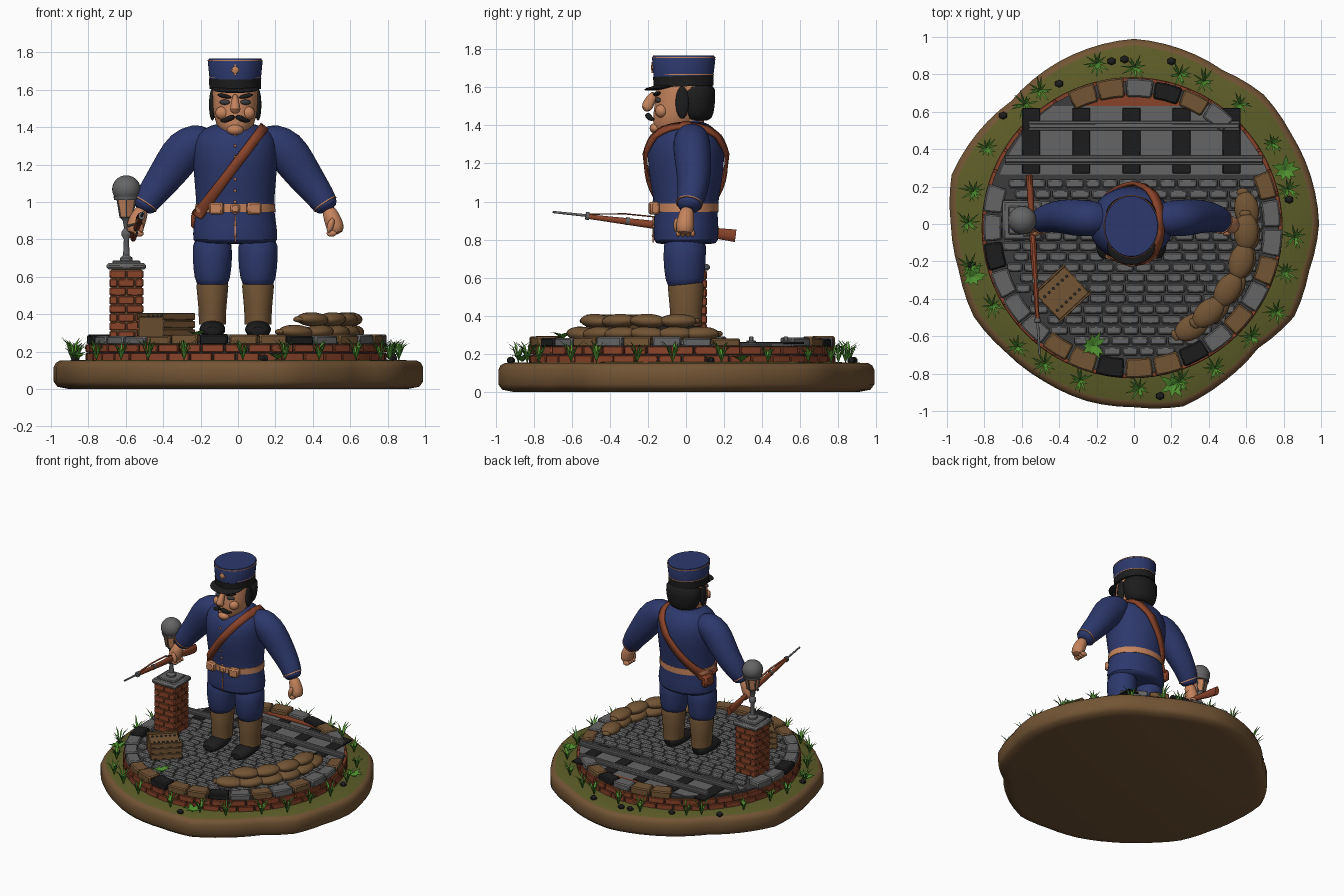
import bpy, bmesh, math, random
from mathutils import Vector, Matrix

random.seed(4)
if "Cube" in bpy.data.objects:
    bpy.data.objects.remove(bpy.data.objects["Cube"])


def paint(name, r, g, b):
    m = bpy.data.materials.new(name)
    m.use_nodes = True
    m.diffuse_color = (r, g, b, 1)
    m.node_tree.nodes["Principled BSDF"].inputs["Base Color"].default_value = (r, g, b, 1)
    return m


NAVY = paint("navy cloth", .026, .04, .15)
SKIN = paint("skin and copper", .56, .23, .11)
BLACK = paint("black", .012, .012, .012)
GREY = paint("stone grey", .13, .13, .13)
DARK = paint("dark mortar", .045, .045, .045)
BROWN = paint("earth brown", .17, .09, .035)
MOSS = paint("moss", .11, .11, .022)
LEAF = paint("leaf green", .075, .27, .028)
BRICK = paint("brick red", .25, .055, .022)


# ---- helpers ----
def finish(name, bm, mats, angle=40, bevel=0, soft=False):
    bmesh.ops.recalc_face_normals(bm, faces=bm.faces)
    me = bpy.data.meshes.new(name)
    bm.to_mesh(me)
    bm.free()
    for m in mats if isinstance(mats, list) else [mats]:
        me.materials.append(m)
    me.shade_smooth()
    me.set_sharp_from_angle(angle=math.radians(angle))
    ob = bpy.data.objects.new(name, me)
    bpy.context.scene.collection.objects.link(ob)
    if bevel:
        mod = ob.modifiers.new("Bevel", 'BEVEL')
        mod.width, mod.segments = bevel, 1
    if soft:
        ob.modifiers.new("Smooth", 'SUBSURF').levels = 1
    return ob


def loft(name, rings, mat, n=24, soft=False):
    """Skin elliptical rings (x, y, z, rx, ry) set square to their path."""
    bm = bmesh.new()
    pts = [Vector(r[:3]) for r in rings]
    loops = []
    for i, r in enumerate(rings):
        t = (pts[min(i + 1, len(pts) - 1)] - pts[max(i - 1, 0)]).normalized()
        ref = Vector((1, 0, 0)) if abs(t.y) > .9 else Vector((0, 1, 0))
        u = ref.cross(t).normalized()
        v = t.cross(u)
        angs = [math.tau * (k + .5) / n for k in range(n)]
        loops.append([bm.verts.new(pts[i] + u * r[3] * math.cos(a) + v * r[4] * math.sin(a)) for a in angs])
    for a, b in zip(loops, loops[1:]):
        for k in range(n):
            bm.faces.new((a[k], a[(k + 1) % n], b[(k + 1) % n], b[k]))
    bm.faces.new(loops[0])
    bm.faces.new(loops[-1])
    return finish(name, bm, mat, soft=soft)


def ball(name, loc, size, mat, rot=(0, 0, 0), seg=16):
    bm = bmesh.new()
    bmesh.ops.create_uvsphere(bm, u_segments=seg, v_segments=seg // 2 + 2, radius=1)
    ob = finish(name, bm, mat)
    ob.location, ob.scale, ob.rotation_euler = loc, size, rot
    return ob


def add_box(bm, loc, size, rz=0, index=0):
    mat = Matrix.Translation(loc) @ Matrix.Rotation(rz, 4, 'Z') @ Matrix.Diagonal((*size, 1))
    for v in bmesh.ops.create_cube(bm, size=1, matrix=mat)["verts"]:
        for f in v.link_faces:
            f.material_index = index


def box(name, loc, size, mat, rz=0, bevel=.006):
    bm = bmesh.new()
    add_box(bm, loc, size, rz)
    return finish(name, bm, mat, bevel=bevel)


def prism(bm, outline, z0, z1, index=0):
    low = [bm.verts.new((x, y, z0)) for x, y in outline]
    top = [bm.verts.new((x, y, z1)) for x, y in outline]
    n = len(low)
    faces = [bm.faces.new(low), bm.faces.new(top)]
    faces += [bm.faces.new((low[k], low[(k + 1) % n], top[(k + 1) % n], top[k])) for k in range(n)]
    for f in faces:
        f.material_index = index


def polar(r, deg):
    return r * math.cos(math.radians(deg)) - .01, r * math.sin(math.radians(deg)) - .02


def arc_block(bm, r0, r1, a, b, z0, z1, index=0):
    outline = [polar(r1, a), polar(r1, (a + b) / 2), polar(r1, b), polar(r0, b), polar(r0, (a + b) / 2), polar(r0, a)]
    prism(bm, outline, z0, z1, index)


def disc_slice(name, r, y0, y1, z0, z1, mat):
    ys = [y0 + (y1 - y0) * k / 8 for k in range(9)]
    side = [(math.sqrt(max(r * r - y * y, 0)), y) for y in ys]
    bm = bmesh.new()
    prism(bm, side + [(-x, y) for x, y in reversed(side)], z0, z1)
    return finish(name, bm, mat)


# ---- earth base with an uneven outline, 15 degrees per step ----
RADII = [98, 97, 96, 97, 94, 96, 98, 96, 94, 92, 96, 100, 97, 96, 98, 96, 96, 97, 97, 100, 96, 93, 98, 96]
bm = bmesh.new()
loops = []
for inset, z in ((.08, 0), (.02, .012), (0, .04), (0, .115), (.012, .14), (.035, .152), (.25, .158)):
    loop = []
    for k in range(72):
        a, b = RADII[k // 3], RADII[(k // 3 + 1) % 24]
        r = (a + (b - a) * (k % 3) / 3) * .0101 - inset
        loop.append(bm.verts.new((r * math.cos(math.tau * k / 72), r * math.sin(math.tau * k / 72), z)))
    loops.append(loop)
for i, (a, b) in enumerate(zip(loops, loops[1:])):
    for k in range(72):
        bm.faces.new((a[k], a[(k + 1) % 72], b[(k + 1) % 72], b[k])).material_index = int(i == 5)
bm.faces.new(loops[0])
bm.faces.new(loops[-1]).material_index = 1
finish("earth_base", bm, [BROWN, MOSS], angle=60)

# ---- brick plinth, stone rim and paved floor ----
loft("plinth_core", [(-.01, -.02, .14, .785, .785), (-.01, -.02, .252, .785, .785)], DARK, n=64)
bm = bmesh.new()
for course in range(2):
    for k in range(40):
        a = k * 9 + course * 4.5
        arc_block(bm, .74, .805, a + .3, a + 8.7, .15 + course * .046, .193 + course * .046)
finish("plinth_bricks", bm, BRICK, bevel=.004)

bm = bmesh.new()
for k, c in enumerate("GT--GTKGTT---GGGKGGGTTKTTKGTGTG"):
    a = k * 360 / 31
    if c != "-" and not (24 < a + 4 < 50 or 128 < a + 4 < 157):
        lift = random.uniform(-.008, .006)
        arc_block(bm, .7, .8 + lift, a + .4, a + 11.1, .235, .288 + lift, "GTK".index(c))
finish("rim_stones", bm, [GREY, BROWN, BLACK], bevel=.008)

bm = bmesh.new()
for row in range(17):
    y = -.68 + row * .056
    half = math.sqrt(max(.705 ** 2 - (y + .02) ** 2, .01))
    x = -half + (.05 if row % 2 else 0)
    while x < half - .02:
        w = min(random.uniform(.085, .115), half - x)
        add_box(bm, (x + w / 2 - .01, y, .256 + random.uniform(-.003, .003)), (w - .01, .046, .035))
        x += w
finish("cobbles", bm, GREY, bevel=.008)

# ---- railway track ----
disc_slice("track_bed", .765, .265, .63, .24, .258, GREY)
disc_slice("brick_infill", .7, .63, .695, .24, .262, BRICK)
for k in range(5):
    box("sleeper", (-.55 + k * .268, .445, .257), (.095, .35, .012), BLACK, bevel=.003)
for y in (.342, .525):
    half = math.sqrt(.77 ** 2 - y * y)
    box("rail_foot", (0, y, .264), (2 * half, .05, .012), GREY, bevel=.003)
    box("rail_head", (0, y, .278), (2 * half, .024, .026), GREY, bevel=.004)

# ---- grass tufts, leafy plants and pebbles ----
def blades(name, x, y, z, count, length, width, rise):
    bm = bmesh.new()
    for k in range(count):
        a = math.tau * (k + random.random() * .7) / count
        out, side = Vector((math.cos(a), math.sin(a), 0)), Vector((-math.sin(a), math.cos(a), 0))
        s = length * random.uniform(.6, 1.1)
        p = Vector((x, y, z))
        mid = p + out * s * .4 + Vector((0, 0, s * rise * .75))
        tip = bm.verts.new(p + out * s * .9 + Vector((0, 0, s * rise)))
        b0, b1 = (bm.verts.new(p + side * w) for w in (-width * .4, width * .4))
        m0, m1 = (bm.verts.new(mid + side * w) for w in (-width, width))
        bm.faces.new((b0, b1, m1, m0))
        bm.faces.new((m0, m1, tip))
    finish(name, bm, LEAF)


for k in range(24):
    x, y = polar(.88 + random.uniform(-.03, .03), k * 15 + random.uniform(-4, 4))
    blades("grass_tuft", x, y, .155, 11, .085, .006, 1.3)
for x, y, z in ((.81, .29, .16), (-.22, -.65, .28), (.21, -.86, .16), (-.86, -.28, .16)):
    blades("leafy_plant", x, y, z, 9, .09, .016, .4)
for x, y in ((-.12, .87), (-.05, .88), (-.4, .75), (.2, .87), (-.7, .58), (.83, .13), (-.87, -.22), (.14, -.92)):
    ball("pebble", (x, y, .165), (.026, .022, .02), BLACK, seg=6)

# ---- sandbag wall ----
for r, z, angles in ((.62, .305, (-59, -45, -31, -17, -3, 9)), (.61, .372, (-48, -33, -17, -2))):
    for a in angles:
        x, y = polar(r, a)
        rot = (0, random.uniform(-.06, .06), math.radians(a + 90))
        ball("sandbag", (x, y, z), (.1, .066, .038), BROWN, rot)
        for s in (-1, 1):
            ex, ey = polar(r, a + s * 9)
            ball("sandbag_ear", (ex, ey, z), (.022, .034, .016), BROWN, rot, 8)

# ---- ammunition crate ----
TURN = math.radians(-47)
box("crate", (-.385, -.37, .328), (.2, .22, .12), BROWN, TURN)
for dx in (-.1, .1):
    for z in (.3, .345, .388):
        p = Matrix.Rotation(TURN, 3, 'Z') @ Vector((dx, 0, 0))
        box("crate_plank", (p.x - .385, p.y - .37, z), (.014, .23, .036), BROWN, TURN, .003)
for k in range(6):
    for row in (-.05, .05):
        p = Matrix.Rotation(TURN, 3, 'Z') @ Vector((row, -.08 + k * .032, 0))
        ball("cartridge", (p.x - .385, p.y - .37, .39), (.008, .008, .008), DARK, seg=6)

# ---- brick pillar with lamp ----
PX, PY = -.597, .02
box("pillar_core", (PX, PY, .45), (.168, .168, .38), BROWN)
bm = bmesh.new()
for row in range(8):
    z = .288 + row * .0465
    for side in range(4):
        for dx, w in ((-.045, .084), (.045, .084)) if row % 2 else ((-.068, .04), (0, .086), (.068, .04)):
            p = Matrix.Rotation(side * math.pi / 2, 3, 'Z') @ Vector((dx, -.083, 0))
            add_box(bm, (p.x + PX, p.y + PY, z), (w, .016, .041), side * math.pi / 2)
finish("pillar_bricks", bm, BRICK, bevel=.004)
box("pillar_cap", (PX, PY, .655), (.212, .212, .035), GREY, bevel=.012)
box("pillar_cap_top", (PX, PY, .677), (.15, .15, .02), GREY)
POST = ((.68, .035), (.70, .035), (.715, .018), (.80, .014), (.82, .026), (.84, .026), (.86, .013), (.9, .02), (.92, .04))
loft("lamp_post", [(PX, PY, z, r, r) for z, r in POST], GREY, n=12)
loft("lamp_glass", [(PX, PY, .915, .036, .036), (PX, PY, 1.02, .055, .055)], SKIN, n=6)
for k in range(6):
    c, s = math.cos(math.tau * (k + .5) / 6), math.sin(math.tau * (k + .5) / 6)
    loft("lamp_bar", [(PX + .037 * c, PY + .037 * s, .915, .005, .005), (PX + .057 * c, PY + .057 * s, 1.02, .005, .005)], GREY, n=6)
loft("lamp_collar", [(PX, PY, 1.01, .065, .065), (PX, PY, 1.03, .07, .07)], GREY)
ball("lamp_globe", (PX, PY, 1.068), (.076, .076, .074), GREY, seg=24)

# ---- soldier: legs, coat and belt ----
CX = -.015
for s, side in ((1, "left"), (-1, "right")):
    x = CX + s * .122
    loft(side + "_boot", [(x, .075, .31, .03, .05), (x, .05, .325, .055, .065), (x, -.08, .318, .048, .072),
                          (x, -.15, .312, .04, .065), (x, -.19, .308, .025, .04)], BLACK, soft=True)
    loft(side + "_gaiter", [(x, 0, .345, .072, .085), (x, 0, .43, .075, .085), (x, 0, .55, .086, .096), (x, 0, .575, .08, .09)], BROWN)
    loft(side + "_trouser", [(x, 0, .545, .075, .085), (x, -.005, .58, .096, .104), (x, -.01, .7, .108, .112), (x, 0, .84, .108, .12)], NAVY, soft=True)
    # arm, cuff and fist
    arm = [(.12, .03, 1.35, .05, .06), (.19, .03, 1.335, .095, .095), (.27, .03, 1.285, .115, .1), (.335, .04, 1.19, .105, .095),
           (.40, .04, 1.1, .09, .085), (.455, .03, 1.03, .078, .075), (.495, .01, .965, .066, .064), (.5, .01, .955, .03, .03)]
    loft(side + "_sleeve", [(CX + s * a, *rest) for a, *rest in arm], NAVY, soft=True)
    loft(side + "_cuff_piping", [(CX + s * .478, .017, .992, .071, .07), (CX + s * .482, .016, .986, .071, .07)], SKIN)
    hand = [(.495, .008, .97, .036, .036), (.515, 0, .92, .044, .042), (.535, -.005, .87, .05, .05), (.545, -.008, .825, .036, .042)]
    loft(side + "_fist", [(CX + s * a, *rest) for a, *rest in hand], SKIN, soft=True)
    ball(side + "_thumb", (CX + s * .51, -.048, .875), (.018, .018, .04), SKIN, (0, s * .3, 0))
    for k in range(4):
        ball(side + "_finger", (CX + s * .515, -.04 + k * .025, .832), (.028, .014, .018), SKIN, seg=10)

BODY = [(.775, .2, .15), (.785, .232, .172), (.88, .222, .172), (.965, .205, .162), (1.1, .218, .19),
        (1.25, .23, .208), (1.34, .225, .185), (1.39, .175, .145), (1.425, .095, .095)]
loft("coat", [(CX, 0, *b) for b in BODY], NAVY, n=32, soft=True)
loft("belt", [(CX, 0, .945, .216, .172), (CX, 0, .99, .214, .172)], SKIN, n=32)
for dx in (-.1, 0, .1):
    box("belt_pouch" if dx else "belt_buckle", (CX + dx, -.168, .965), (.075 if dx else .05, .05 if dx else .03, .066 if dx else .05), SKIN, dx * 2, .01)
loft("collar", [(CX, -.01, 1.36, .11, .12), (CX, -.02, 1.415, .1, .11)], NAVY)


def girth(z):
    for a, b in zip(BODY, BODY[1:]):
        if z <= b[0]:
            f = (z - a[0]) / (b[0] - a[0])
            return a[1] + f * (b[1] - a[1]), a[2] + f * (b[2] - a[2])
    return BODY[-1][1:]


def on_coat(x, z, front, gap=.012):
    a, b = girth(z)
    return Vector((CX + x, front * (b * math.sqrt(max(1 - (x / a) ** 2, 0)) + gap), z))


for k in range(10):
    ball("coat_button", on_coat(0, .82 + k * .06, -1, .002), (.008, .006, .008), SKIN, seg=8)
box("coat_placket", (CX, -.172, .855), (.006, .008, .14), SKIN, bevel=0)

# shoulder strap: a ribbon round the coat
bm = bmesh.new()
loop = []
for front in (-1, 1):
    for k in range(21):
        t = (1 - math.cos(math.pi * k / 20)) / 2
        t = t if front < 0 else 1 - t
        x, z = .155 - .36 * t, 1.4 - .475 * t
        loop.append([bm.verts.new(on_coat(x + w * .8, z - w * .6, front)) for w in (-.026, .026)])
for a, b in zip(loop, loop[1:] + loop[:1]):
    bm.faces.new((a[0], a[1], b[1], b[0]))
strap = finish("shoulder_strap", bm, BRICK)
mod = strap.modifiers.new("Thickness", 'SOLIDIFY')
mod.thickness, mod.offset = .018, 0
box("hip_bag", (-.225, .05, .9), (.05, .11, .09), BRICK, bevel=.015)

# ---- head ----
FACE = [(-.085, 1.35, .05, .06), (-.085, 1.365, .075, .092), (-.07, 1.42, .105, .112), (-.03, 1.5, .123, .138), (-.01, 1.6, .127, .145), (0, 1.65, .12, .13)]
loft("face", [(CX, *f) for f in FACE], SKIN, soft=True)
loft("neck", [(CX, .01, 1.34, .085, .085), (CX, .01, 1.46, .085, .085)], SKIN)
HAIR = [(.055, 1.42, .085, .07), (.055, 1.45, .122, .092), (.05, 1.54, .14, .106), (.045, 1.63, .14, .112)]
loft("hair", [(CX, *h) for h in HAIR], BLACK, soft=True)
loft("nose", [(CX, -.16, 1.575, .016, .02), (CX, -.19, 1.53, .021, .03), (CX, -.208, 1.495, .033, .036), (CX, -.19, 1.475, .022, .02)], SKIN, n=12, soft=True)
ball("chin", (CX, -.155, 1.385), (.045, .036, .03), SKIN)
for s in (-1, 1):
    ball("sideburn", (CX + s * .122, -.02, 1.52), (.018, .035, .085), BLACK)
    ball("cheek", (CX + s * .068, -.128, 1.475), (.038, .034, .036), SKIN)
    ball("eye", (CX + s * .055, -.148, 1.533), (.03, .014, .014), DARK, (0, 0, s * .3))
    ball("eyebrow", (CX + s * .058, -.153, 1.566), (.04, .017, .011), BLACK, (0, -s * .2, s * .3))
    loft("moustache", [(CX, -.2, 1.455, .012, .016), (CX + s * .03, -.2, 1.45, .018, .018), (CX + s * .06, -.18, 1.43, .013, .014),
                       (CX + s * .082, -.165, 1.435, .004, .004)], BLACK, n=10, soft=True)

# ---- cap ----
loft("cap_band", [(CX, -.012, 1.605, .139, .158), (CX, -.014, 1.66, .14, .16)], BLACK, n=32)
loft("cap_crown", [(CX, -.014, 1.65, .137, .157), (CX, -.012, 1.75, .147, .167), (CX, -.012, 1.766, .141, .161)], NAVY, n=32)
for z, r in ((1.664, .1395), (1.754, .1475)):
    loft("cap_piping", [(CX, -.012, z, r, r + .02), (CX, -.012, z + .005, r, r + .02)], SKIN, n=32)
ball("cap_visor", (CX, -.115, 1.603), (.13, .105, .014), BLACK, (.15, 0, 0), 24)
ball("cap_badge", (CX, -.177, 1.705), (.02, .008, .02), SKIN, seg=8)
for k in range(4):
    box("badge_ray", (CX, -.176, 1.705), (.007, .008, .058), SKIN, bevel=0) if k == 0 else None
box("badge_bar", (CX, -.176, 1.705), (.05, .008, .007), SKIN, bevel=0)

# ---- rifle held in the right hand ----
BUTT, MUZZLE = Vector((-.56, .26, .82)), Vector((-.505, -.7, .945))


def gun(name, stations, mat, n=12):
    loft(name, [(*(BUTT.lerp(MUZZLE, t) + Vector((0, 0, up))), a, b) for t, up, a, b in stations], mat, n)


gun("rifle_stock", [(0, 0, .034, .018), (.12, 0, .028, .018), (.22, .004, .017, .015), (.3, .006, .024, .018),
                    (.45, .002, .022, .017), (.82, 0, .012, .011)], BRICK)
gun("rifle_barrel", [(.3, .014, .012, .01), (.5, .012, .01, .01), (1, 0, .006, .006)], GREY)
for t in (.58, .8):
    gun("rifle_band", [(t, .003, .021, .018), (t + .02, .003, .021, .018)], GREY)
gun("rifle_sling", [(.28, .02, .004, .008), (.42, .045, .004, .008), (.6, .04, .004, .008), (.8, .014, .004, .008)], BRICK, 8)
gun("trigger_guard", [(.27, -.024, .005, .006), (.32, -.036, .005, .006), (.37, -.022, .005, .006)], GREY, 8)
loft("rifle_bolt", [(-.545, -.06, .882, .006, .006), (-.58, -.06, .874, .006, .006), (-.59, -.06, .872, .01, .01)], GREY, 8)
